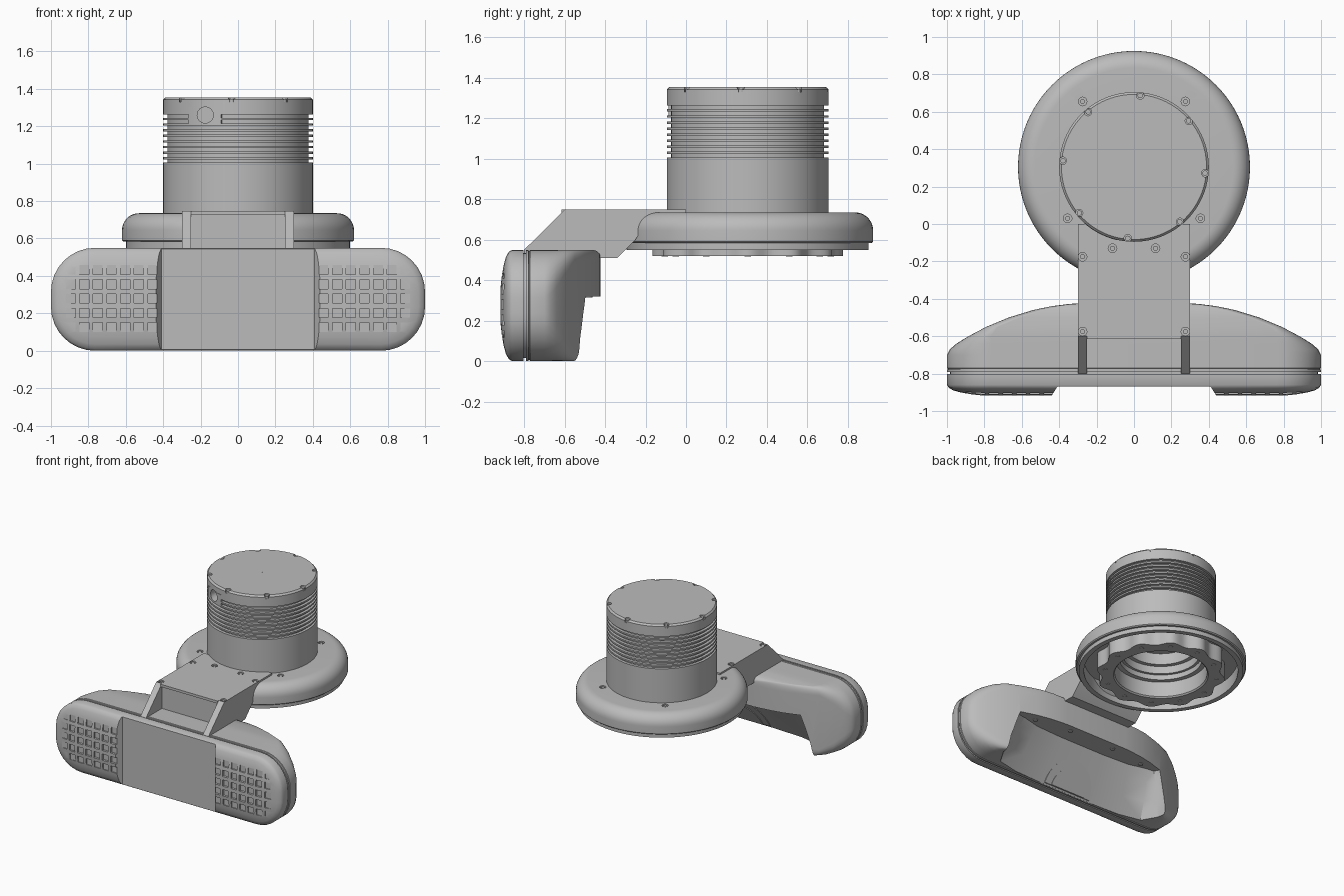
import bpy, bmesh
from math import sin, cos, pi, radians
from mathutils import Matrix

if "Cube" in bpy.data.objects:
    bpy.data.objects.remove(bpy.data.objects["Cube"])

GREY = bpy.data.materials.new("plain_grey")
GREY.use_nodes = True
GREY.diffuse_color = (0.5, 0.5, 0.5, 1)
GREY.node_tree.nodes["Principled BSDF"].inputs["Base Color"].default_value = (0.5, 0.5, 0.5, 1)
CY = 0.305  # centre of the round housing


def finish(name, bm):
    bmesh.ops.recalc_face_normals(bm, faces=bm.faces)
    mesh = bpy.data.meshes.new(name)
    bm.to_mesh(mesh)
    bm.free()
    mesh.materials.append(GREY)
    obj = bpy.data.objects.new(name, mesh)
    bpy.context.collection.objects.link(obj)
    return obj


def loft(name, rings, wrap=False):
    """Skin a list of point loops; wrap joins last to first, otherwise ends are capped."""
    bm = bmesh.new()
    loops = [[bm.verts.new(p) for p in ring] for ring in rings]
    n = len(loops[0])
    pairs = list(zip(loops, loops[1:]))
    if wrap:
        pairs.append((loops[-1], loops[0]))
    else:
        bm.faces.new(loops[0])
        bm.faces.new(loops[-1])
    for a, b in pairs:
        for i in range(n):
            j = (i + 1) % n
            bm.faces.new((a[i], a[j], b[j], b[i]))
    return finish(name, bm)


def lathe(name, profile, steps=96, wave=lambda r, t: r):
    """Spin a closed (radius, height) profile about the housing axis."""
    rings = []
    for k in range(steps):
        t = 2 * pi * k / steps
        rings.append([(wave(r, t) * cos(t), CY + wave(r, t) * sin(t), z) for r, z in profile])
    return loft(name, rings, wrap=True)


def prism(name, yz, x0, x1):
    return loft(name, [[(x, y, z) for y, z in yz] for x in (x0, x1)])


def boxes(name, items):
    bm = bmesh.new()
    for centre, size in items:
        bmesh.ops.create_cube(bm, size=1, matrix=Matrix.Translation(centre) @ Matrix.Diagonal((*size, 1)))
    return finish(name, bm)


def rods(name, items, r, depth, axis="Z", sides=20):
    bm = bmesh.new()
    turn = Matrix.Rotation(pi / 2, 4, "X") if axis == "Y" else Matrix.Identity(4)
    for p in items:
        bmesh.ops.create_cone(bm, cap_ends=True, segments=sides, radius1=r, radius2=r,
                              depth=depth, matrix=Matrix.Translation(p) @ turn)
    return finish(name, bm)


def cut(obj, cutter):
    mod = obj.modifiers.new("cut", "BOOLEAN")
    mod.operation, mod.solver, mod.object = "DIFFERENCE", "EXACT", cutter
    bpy.context.view_layer.objects.active = obj
    bpy.ops.object.modifier_apply(modifier=mod.name)
    bpy.data.objects.remove(cutter)


def rounded(y, w, inset=0.0, r=0.235):
    """Upright rounded rectangle at depth y, bumper height."""
    w, lo, hi = w - inset, inset, 0.55 - inset
    r = max(r - inset, 0.03)
    pts = []
    for q, (cx, cz) in enumerate([(w - r, hi - r), (r - w, hi - r), (r - w, lo + r), (w - r, lo + r)]):
        for k in range(9):
            t = (q + k / 8) * pi / 2
            pts.append((cx + r * cos(t), y, cz + r * sin(t)))
    return pts


# Bumper front shell, with a flat centre panel and waffle grips that fade at the rounded rim
front = loft("bumper_front_shell", [rounded(y, 1, i) for y, i in
             [(-0.802, 0), (-0.86, 0), (-0.876, 0.01), (-0.89, 0.035), (-0.901, 0.075), (-0.91, 0.125),
              (-0.916, 0.18)]])
panel = [(-0.41, -0.87), (-0.46, -0.95), (0.46, -0.95), (0.41, -0.87)]
cut(front, loft("panel_cutter", [[(x, y, z) for x, y in panel] for z in (-0.1, 0.7)]))
grips = [((s * (0.457 + 0.073 * i), -0.93, 0.125 + 0.077 * j), (0.05, 0.062, 0.05))
         for s in (-1, 1) for i in range(7) for j in range(5)]
cut(front, boxes("grip_cutter", grips))

# Seam strip and bumper rear shell
loft("bumper_seam", [rounded(y, 1, 0.015) for y in (-0.81, -0.78)])
back = [(-0.792, 1, 0), (-0.779, 1, 0), (-0.777, 1, 0.006), (-0.773, 1, 0.006), (-0.771, 1, 0),
        (-0.70, 1, 0), (-0.67, 0.985, 0), (-0.64, 0.95, 0), (-0.60, 0.885, 0),
        (-0.55, 0.79, 0), (-0.50, 0.67, 0), (-0.46, 0.54, 0), (-0.44, 0.45, 0.006), (-0.428, 0.37, 0.018),
        (-0.422, 0.31, 0.035)]
rear = loft("bumper_rear_shell", [rounded(y, w, i, max(0.06, w - 0.765)) for y, w, i in back])


def wall_y(z):
    return -0.77 + 0.55 * z


def scoop(z, w):
    d = wall_y(z)
    half = [(w, -0.2), (w, -0.50), (0.97 * w, 0.4 * d - 0.30), (0.88 * w, d + 0.05), (0.65 * w, d + 0.012),
            (0.3 * w, d)]
    return [(x, y, z) for x, y in half] + [(-x, y, z) for x, y in reversed(half)]


cut(rear, loft("scoop_cutter", [scoop(-0.02, 0.76), scoop(0.12, 0.73), scoop(0.24, 0.69), scoop(0.32, 0.66)]))

# Stepped round relief on the sloping scoop wall
for label, r, lift in (("outer", 0.21, 0.006), ("inner", 0.15, 0.012)):
    arc = [(r * cos(pi * k / 24), r * sin(pi * k / 24) + 0.01) for k in range(25)]
    loft("scoop_relief_" + label, [[(x, wall_y(z) + d, z) for x, z in arc] for d in (-0.01, lift)])

# Screws under the scoop ledge
rods("ledge_screws", [(s * x, y, 0.32) for s in (-1, 1) for x, y in ((0.2, -0.48), (0.5, -0.52))], 0.018, 0.012)

# Arm joining bumper and housing, with a pair of sloped ribs
arm = prism("arm", [(-0.6, 0.748), (0, 0.748), (0, 0.68), (-0.2, 0.68), (-0.25, 0.6), (-0.34, 0.51), (-0.6, 0.51)],
            -0.3, 0.3)
for side, s in (("left", 1), ("right", -1)):
    prism("arm_rib_" + side, [(-0.6, 0.748), (-0.6, 0.51), (-0.8, 0.51), (-0.8, 0.55)], s * 0.25, s * 0.3)
boxes("arm_top_lip", [((0, -0.6, 0.738), (0.5, 0.03, 0.02))])

# Round flange with soft outer edge and hollow underside
edge = [(0.53 + 0.09 * sin(radians(a)), 0.645 + 0.09 * cos(radians(a))) for a in range(0, 91, 10)]
flange = lathe("flange", [(0.31, 0.735)] + edge + [(0.62, 0.59), (0.612, 0.583), (0.598, 0.583), (0.598, 0.55),
                                                   (0.56, 0.55), (0.56, 0.65), (0.31, 0.65)])

# Ring with lobed outer wall and bolt circle below the flange
lathe("lobed_ring", [(0.45, 0.66), (0.45, 0.52), (0.345, 0.52), (0.335, 0.53), (0.335, 0.66)], steps=144,
      wave=lambda r, t: r + 0.02 * cos(12 * t) if r > 0.4 else r)
rods("ring_bolts", [(0.41 * cos(k * pi / 6), CY + 0.41 * sin(k * pi / 6), 0.52) for k in range(12)], 0.016, 0.008)

# Motor housing with cooling fins, stepped bore and bevelled cap
shell = [(0.30, 0.65), (0.32, 0.65), (0.32, 0.72), (0.40, 0.72), (0.40, 1.005)]
for k in range(9):
    z = 1.005 + 0.03 * k
    shell += [(0.378, z), (0.378, z + 0.018), (0.40, z + 0.018), (0.40, z + 0.03)]
shell += [(0.40, 1.342), (0.388, 1.355), (0.001, 1.355), (0.001, 0.84), (0.25, 0.84), (0.25, 0.75), (0.28, 0.75),
          (0.28, 0.69), (0.30, 0.69)]
housing = lathe("motor_housing", shell)
rim = [(0.383 * cos(radians(85 + 45 * k)), CY + 0.383 * sin(radians(85 + 45 * k)), 1.35) for k in range(8)]
cut(housing, rods("rim_cutter", rim, 0.02, 0.04))
rods("cap_screws", [(x * 0.995, y, 1.335) for x, y, z in rim], 0.014, 0.022)

# Cable port: a curved pad bridging the fins, with a round hole through it
pad = [(r * sin(radians(a)), CY - r * cos(radians(a)))
       for r, span in ((0.402, range(-41, -12, 4)), (0.36, range(-13, -42, -4))) for a in span]
port = loft("cable_port_pad", [[(x, y, z) for x, y in pad] for z in (1.205, 1.30)])
for part in (housing, port):
    cut(part, rods("port_cutter", [(-0.175, -0.03, 1.26)], 0.043, 0.24, "Y", 32))

# Sunken screws on flange and arm
flange_spots = [(s * x, y, 0.735) for s in (-1, 1) for x, y in ((0.275, 0.655), (0.355, 0.03))]
arm_spots = [(s * x, y, 0.748) for s in (-1, 1) for x, y in ((0.275, -0.175), (0.275, -0.575), (0.115, -0.13))]
for part, label, spots in ((flange, "flange", flange_spots), (arm, "arm", arm_spots)):
    cut(part, rods("screw_cutter", spots, 0.023, 0.03))
    rods(label + "_screws", [(x, y, z - 0.012) for x, y, z in spots], 0.013, 0.016)

# Smooth shading with crisp edges
bpy.ops.object.select_all(action="DESELECT")
for obj in bpy.context.collection.objects:
    if obj.type == "MESH" and GREY.name in obj.data.materials:
        obj.select_set(True)
        bpy.context.view_layer.objects.active = obj
bpy.ops.object.shade_smooth_by_angle(angle=radians(32))
